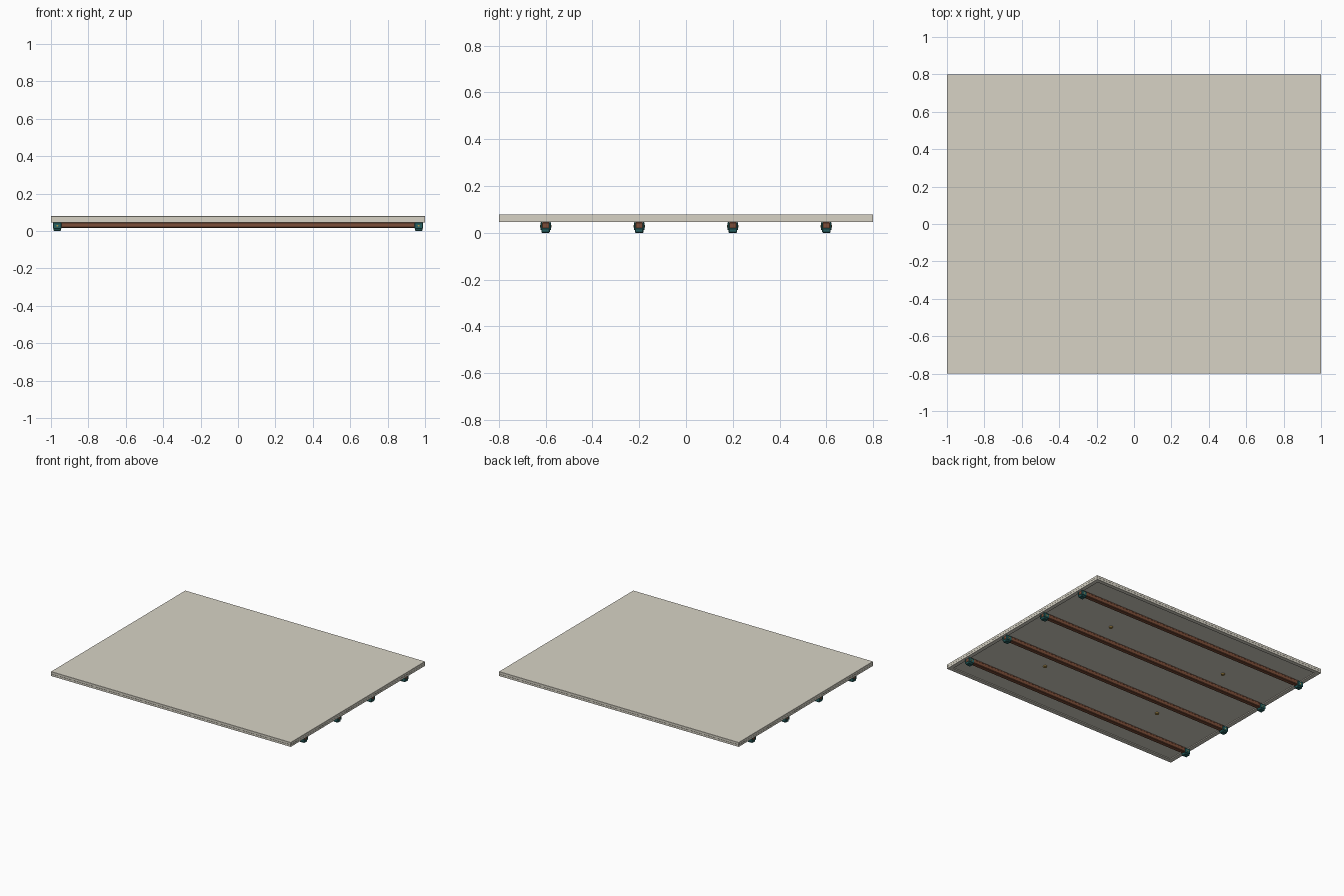
import bpy
import bmesh
from mathutils import Matrix

if "Cube" in bpy.data.objects:
    bpy.data.objects.remove(bpy.data.objects["Cube"])


def material(name, rgb):
    m = bpy.data.materials.new(name)
    m.diffuse_color = (*rgb, 1)
    m.use_nodes = True
    m.node_tree.nodes["Principled BSDF"].inputs["Base Color"].default_value = m.diffuse_color
    return m


CREAM = material("cream", (0.68, 0.65, 0.56))
WOOD = material("brown_wood", (0.2, 0.075, 0.04))
TEAL = material("dark_teal", (0.02, 0.12, 0.12))
BRASS = material("brass", (0.5, 0.33, 0.08))


def finish(name, bm, mat):
    me = bpy.data.meshes.new(name)
    bm.to_mesh(me)
    bm.free()
    ob = bpy.data.objects.new(name, me)
    bpy.context.collection.objects.link(ob)
    me.materials.append(mat)
    return ob


def box(name, lo, hi, mat, bevel=0.0):
    bm = bmesh.new()
    size = [b - a for a, b in zip(lo, hi)]
    mid = [(a + b) / 2 for a, b in zip(lo, hi)]
    bmesh.ops.create_cube(bm, size=1, matrix=Matrix.Translation(mid) @ Matrix.Diagonal((*size, 1)))
    ob = finish(name, bm, mat)
    if bevel:
        mod = ob.modifiers.new("bevel", 'BEVEL')
        mod.width = bevel
        mod.segments = 1
    return ob


def disc(name, loc, r, depth, mat, rot=None):
    bm = bmesh.new()
    mat4 = Matrix.Translation(loc) @ (rot or Matrix.Identity(4))
    bmesh.ops.create_cone(bm, cap_ends=True, segments=12, radius1=r, radius2=r,
                          depth=depth, matrix=mat4)
    return finish(name, bm, mat)


# Top slab with the underside recessed inside a rim
box("top_panel", (-1, -0.8, 0.061), (1, 0.8, 0.079), CREAM, 0.001)
RIM = 0.03
for s in (-1, 1):
    y0, y1 = sorted((s * 0.8, s * (0.8 - RIM)))
    box("rim_long", (-1, y0, 0.046), (1, y1, 0.061), CREAM)
    x0, x1 = sorted((s * 1.0, s * (1 - RIM)))
    box("rim_short", (x0, -0.8 + RIM, 0.046), (x1, 0.8 - RIM, 0.061), CREAM)
box("underside_sheet", (-1 + RIM, -0.8 + RIM, 0.053), (1 - RIM, 0.8 - RIM, 0.061), CREAM)

# Four runners with a clamp and foot on each end
side = Matrix.Rotation(1.5707963, 4, 'X')
for y in (-0.6, -0.2, 0.2, 0.6):
    box("runner", (-0.985, y - 0.017, 0.017), (0.985, y + 0.017, 0.046), WOOD, 0.004)
    box("runner_spacer", (-0.96, y - 0.012, 0.044), (0.96, y + 0.012, 0.054), WOOD)
    for s in (-1, 1):
        x0, x1 = sorted((s * 0.945, s * 0.988))
        for t in (-1, 1):
            y0, y1 = sorted((y + t * 0.015, y + t * 0.022))
            box("clamp_cheek", (x0, y0, 0.012), (x1, y1, 0.045), TEAL, 0.001)
            disc("clamp_bolt", (s * 0.966, y + t * 0.0225, 0.028), 0.005, 0.003, BRASS, side)
        f0, f1 = sorted((s * 0.947, s * 0.986))
        box("foot", (f0, y - 0.018, 0), (f1, y + 0.018, 0.02), TEAL, 0.003)

# Small discs under the panel
for x in (-0.5, 0.5):
    for y in (-0.35, 0.35):
        disc("underside_stud", (x, y, 0.05), 0.014, 0.008, BRASS)
